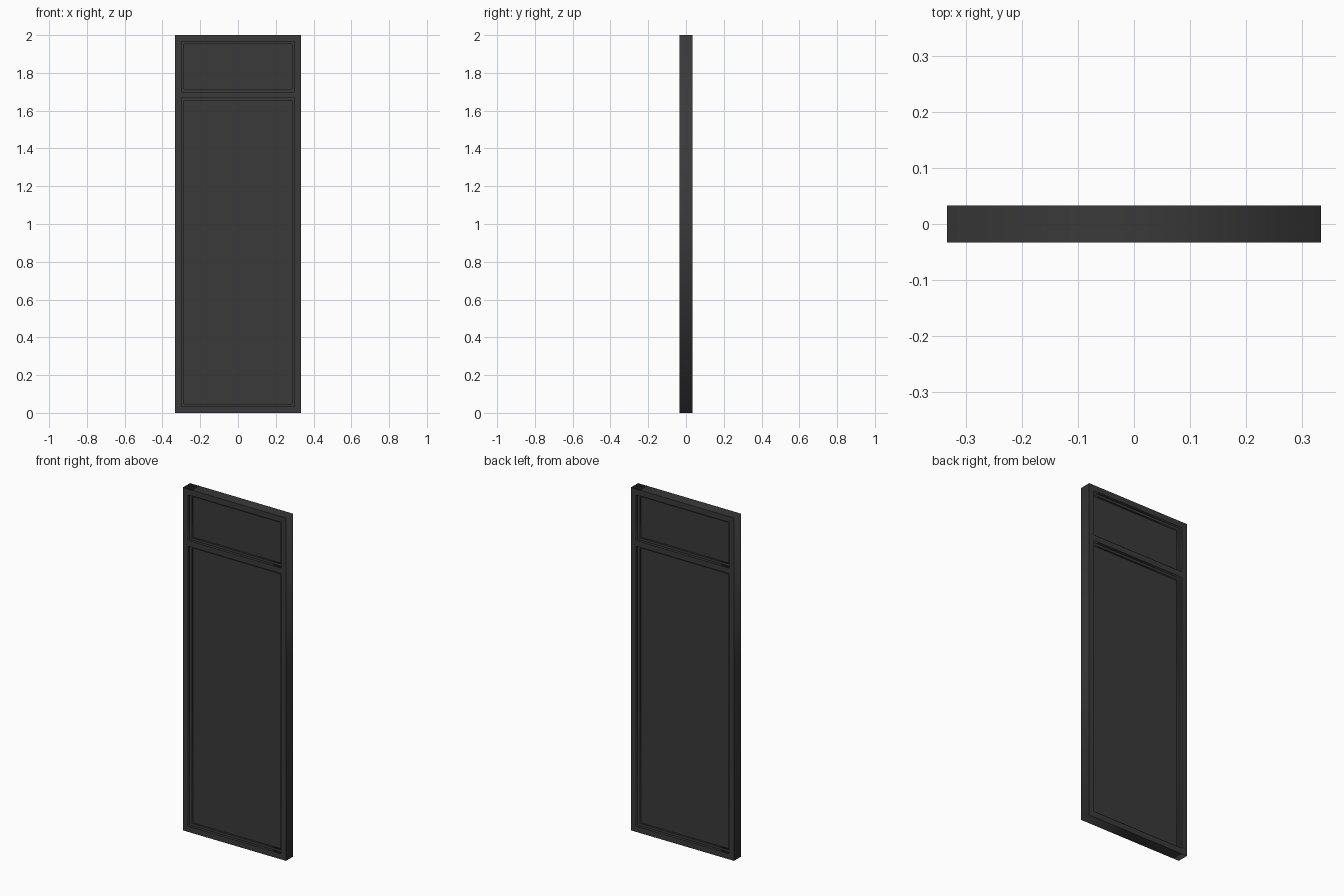
import bpy
import math

if "Cube" in bpy.data.objects:
    bpy.data.objects.remove(bpy.data.objects["Cube"])

W, H, D = 0.333, 2.0, 0.0333      # half width, height, half depth
BAR = 0.0333                      # face width of the frame bars
BEAD = 0.0135                     # face width of the glazing beads

mat = bpy.data.materials.new("dark_paint")
mat.diffuse_color = (0.042, 0.042, 0.042, 1)
mat.use_nodes = True
mat.node_tree.nodes["Principled BSDF"].inputs["Base Color"].default_value = mat.diffuse_color


def plate(name, rects, half_depth):
    """Flat plate in the XZ plane: first rect is the outline, the rest are holes."""
    cu = bpy.data.curves.new(name, 'CURVE')
    cu.dimensions = '2D'
    cu.fill_mode = 'BOTH'
    cu.extrude = half_depth
    for hw, z0, z1 in rects:
        sp = cu.splines.new('POLY')
        sp.points.add(3)
        for p, (x, z) in zip(sp.points, [(-hw, z0), (hw, z0), (hw, z1), (-hw, z1)]):
            p.co = (x, z, 0, 1)
        sp.use_cyclic_u = True
    ob = bpy.data.objects.new(name, cu)
    bpy.context.collection.objects.link(ob)
    ob.rotation_euler.x = math.pi / 2
    bpy.ops.object.select_all(action='DESELECT')
    ob.select_set(True)
    bpy.context.view_layer.objects.active = ob
    bpy.ops.object.convert(target='MESH')
    ob = bpy.context.view_layer.objects.active
    ob.data.materials.clear()
    ob.data.materials.append(mat)
    return ob


def inset(rect, d):
    hw, z0, z1 = rect
    return (hw - d, z0 + d, z1 - d)


# Openings: tall lower light and short transom light
openings = {
    "lower": (W - BAR, BAR, 1.667),
    "upper": (W - BAR, 1.70, H - BAR),
}

# Outer frame with its cross bar
plate("frame", [(W, 0, H), *openings.values()], D)

# Stepped bead and recessed pane in each opening
for name, rect in openings.items():
    plate(name + "_bead", [rect, inset(rect, BEAD)], 0.017)
    plate(name + "_pane", [inset(rect, BEAD)], 0.006)
